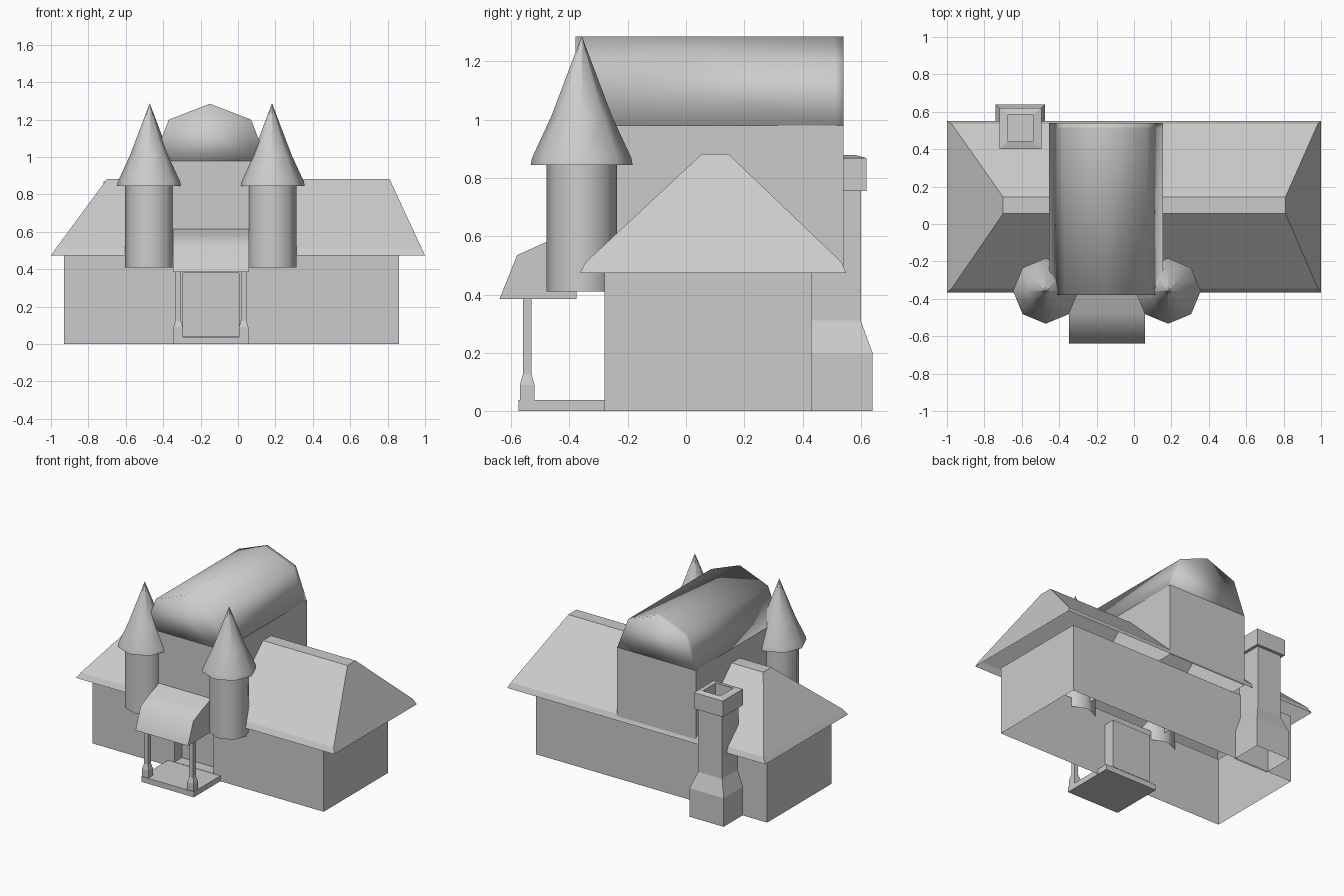
import bpy, bmesh, math
from mathutils import Vector

if "Cube" in bpy.data.objects:
    bpy.data.objects.remove(bpy.data.objects["Cube"], do_unlink=True)

GREY = (0.6, 0.6, 0.6, 1)
plaster = bpy.data.materials.new("plain_grey")
plaster.use_nodes = True
plaster.diffuse_color = GREY
plaster.node_tree.nodes["Principled BSDF"].inputs["Base Color"].default_value = GREY


def finish(name, bm, smooth=None):
    """Turn a bmesh into an object, optionally smooth up to an angle."""
    bmesh.ops.recalc_face_normals(bm, faces=bm.faces)
    mesh = bpy.data.meshes.new(name)
    bm.to_mesh(mesh)
    bm.free()
    mesh.materials.append(plaster)
    ob = bpy.data.objects.new(name, mesh)
    bpy.context.collection.objects.link(ob)
    if smooth:
        bpy.ops.object.select_all(action='DESELECT')
        ob.select_set(True)
        bpy.context.view_layer.objects.active = ob
        bpy.ops.object.shade_smooth_by_angle(angle=math.radians(smooth))
    return ob


def loft(name, rings, bottom=True, top=True, smooth=None):
    """Bridge rings of equal point count into a skin."""
    bm = bmesh.new()
    loops = [[bm.verts.new(p) for p in ring] for ring in rings]
    n = len(loops[0])
    for a, b in zip(loops, loops[1:]):
        for i in range(n):
            j = (i + 1) % n
            bm.faces.new((a[i], a[j], b[j], b[i]))
    if bottom:
        bm.faces.new(loops[0])
    if top:
        bm.faces.new(loops[-1])
    return finish(name, bm, smooth)


def rect(x0, x1, y0, y1, z):
    return [(x0, y0, z), (x1, y0, z), (x1, y1, z), (x0, y1, z)]


def circle(cx, cy, rx, ry, z, n=8):
    turn = math.tau / n
    return [(cx + rx * math.cos(i * turn), cy + ry * math.sin(i * turn), z) for i in range(n)]


# House walls: open shell with a recessed doorway
bm = bmesh.new()
corners = [[bm.verts.new(p) for p in rect(-0.93, 0.86, -0.28, 0.43, z)] for z in (0, 0.475)]
for i in range(4):
    j = (i + 1) % 4
    bm.faces.new((corners[0][i], corners[0][j], corners[1][j], corners[1][i]))
for co, no in (((-0.295, 0, 0), (1, 0, 0)), ((0.005, 0, 0), (1, 0, 0)),
               ((0, 0, 0.04), (0, 0, 1)), ((0, 0, 0.38), (0, 0, 1))):
    bmesh.ops.bisect_plane(bm, geom=bm.verts[:] + bm.edges[:] + bm.faces[:],
                           plane_co=co, plane_no=no)
door = min(bm.faces, key=lambda f: (f.calc_center_median() - Vector((-0.145, -0.28, 0.21))).length)
out = bmesh.ops.extrude_face_region(bm, geom=[door])
bmesh.ops.translate(bm, vec=(0, 0.08, 0),
                    verts=[v for v in out["geom"] if isinstance(v, bmesh.types.BMVert)])
if door.is_valid:
    bmesh.ops.delete(bm, geom=[door], context='FACES_ONLY')
finish("house_walls", bm)

# Hipped roof with a narrow fascia and flat ridge
loft("main_roof", [rect(-1, 1, -0.365, 0.55, 0.473),
                   rect(-0.975, 0.983, -0.345, 0.535, 0.51),
                   rect(-0.70, 0.81, 0.055, 0.145, 0.883)], bottom=False)

# Central hall rising through the roof, under a faceted barrel roof
loft("hall_walls", [rect(-0.455, 0.155, -0.38, 0.54, z) for z in (0.475, 0.98)],
     bottom=False, top=False)
arch = [(-0.455, 0.98), (-0.37, 1.2), (-0.15, 1.285), (0.07, 1.2), (0.155, 0.98)]
loft("hall_roof", [[(x, y, z) for x, z in arch] for y in (-0.38, 0.51, 0.54)], smooth=180)

# Two round turrets with flared cone roofs
for side, cx in (("right", -0.472), ("left", 0.182)):
    cy = -0.358
    loft(side + "_turret", [circle(cx, cy, 0.132, 0.121, z) for z in (0.41, 0.86)],
         bottom=False, top=False, smooth=50)
    loft(side + "_turret_roof", [circle(cx, cy, r, r, z) for r, z in
                                 ((0.175, 0.845), (0.17, 0.87), (0.105, 1.01), (0.001, 1.285))],
         smooth=50)

# Porch roof, slab and posts
curve = [(-0.375, 0.385), (-0.64, 0.385), (-0.58, 0.535), (-0.48, 0.58), (-0.375, 0.618)]
loft("porch_roof", [[(x, y, z) for y, z in curve] for x in (-0.347, 0.06)], smooth=50)
loft("porch_slab", [rect(-0.347, 0.06, -0.575, -0.2, z) for z in (0, 0.038)])
for side, cx in (("right", -0.32), ("left", 0.03)):
    loft(side + "_porch_post", [rect(cx - h, cx + h, -0.545 - h, -0.545 + h, z) for h, z in
                                ((0.025, 0.035), (0.025, 0.09), (0.015, 0.125), (0.015, 0.39))])

# Chimney: wide foot, shaft and hollow cap
loft("chimney_stack", [rect(-0.74, -0.475, 0.42, 0.64, 0), rect(-0.74, -0.475, 0.42, 0.64, 0.2),
                       rect(-0.70, -0.515, 0.42, 0.60, 0.31),
                       rect(-0.70, -0.515, 0.42, 0.60, 0.76)], bottom=False)
loft("chimney_cap", [rect(-0.72, -0.495, 0.40, 0.62, 0.755), rect(-0.72, -0.495, 0.40, 0.62, 0.868),
                     rect(-0.675, -0.54, 0.442, 0.585, 0.878),
                     rect(-0.675, -0.54, 0.442, 0.585, 0.79)])
